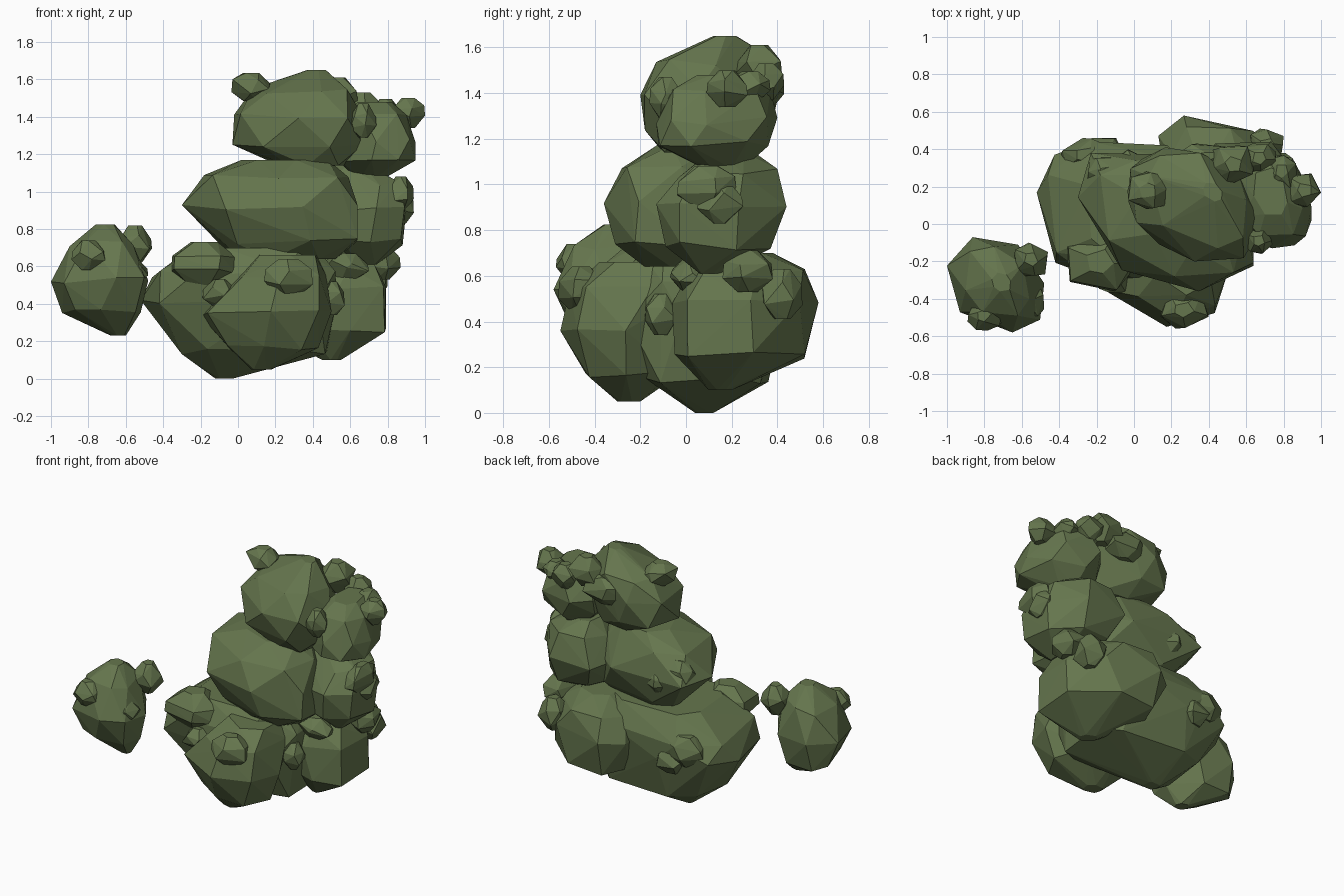
import bpy, bmesh, math, random

random.seed(11)

leaf = bpy.data.materials.new("leaf_green")
leaf.diffuse_color = (0.13, 0.18, 0.075, 1)


def clump(name, *rings, sides=7, wobble=0.02, box=0.85, skew=0.0):
    """Convex faceted lump around rings given as (z, x min, x max, y min, y max).
    skew leans the plan outline along the x / -y diagonal."""
    bm = bmesh.new()
    for k, (z, x0, x1, y0, y1) in enumerate(rings):
        turn = random.uniform(0, 6.28)
        pts = []
        for i in range(sides):
            a = turn + (i + random.uniform(-0.2, 0.2)) * math.tau / sides
            c, s = math.cos(a), math.sin(a - skew)
            pts.append((math.copysign(abs(c) ** box, c), math.copysign(abs(s) ** box, s)))
        us, vs = zip(*pts)
        end = k in (0, len(rings) - 1)
        for u, v in pts:
            fu = (u - min(us)) / (max(us) - min(us))
            fv = (v - min(vs)) / (max(vs) - min(vs))
            dz = 0 if end else random.uniform(-wobble, wobble)
            bm.verts.new((x0 + fu * (x1 - x0), y0 + fv * (y1 - y0), z + dz))
    bmesh.ops.convex_hull(bm, input=bm.verts)
    loose = [v for v in bm.verts if not v.link_faces]
    bmesh.ops.delete(bm, geom=loose, context='VERTS')
    bmesh.ops.recalc_face_normals(bm, faces=bm.faces)
    mesh = bpy.data.meshes.new(name)
    bm.to_mesh(mesh)
    bm.free()
    mesh.materials.append(leaf)
    obj = bpy.data.objects.new(name, mesh)
    bpy.context.collection.objects.link(obj)


# Detached clump on the left
clump("detached_clump", (0.23, -0.68, -0.60, -0.34, -0.26), (0.35, -0.94, -0.52, -0.50, -0.12),
      (0.52, -1.0, -0.48, -0.58, -0.07), (0.72, -0.90, -0.56, -0.49, -0.12),
      (0.825, -0.76, -0.66, -0.36, -0.26), skew=0.25)

# Base tier
clump("base_clump", (0.0, -0.12, -0.03, 0.04, 0.12), (0.14, -0.30, 0.48, -0.18, 0.36),
      (0.42, -0.52, 0.53, -0.31, 0.43), (0.56, -0.46, 0.52, -0.30, 0.44),
      (0.70, -0.25, 0.42, -0.20, 0.34), sides=8, box=0.65, skew=0.12)
clump("base_front_clump", (0.05, 0.07, 0.18, -0.30, -0.2), (0.17, -0.06, 0.43, -0.44, 0.0),
      (0.35, -0.20, 0.50, -0.55, 0.1), (0.54, -0.03, 0.47, -0.51, 0.1),
      (0.66, 0.10, 0.42, -0.38, 0.0), skew=0.15)
clump("base_right_clump", (0.10, 0.45, 0.55, 0.1, 0.2), (0.25, 0.2, 0.79, -0.05, 0.52),
      (0.48, 0.13, 0.79, -0.06, 0.58), (0.61, 0.2, 0.73, 0.0, 0.52),
      (0.70, 0.35, 0.62, 0.1, 0.38), skew=0.35)

# Middle tier
clump("middle_clump", (0.64, -0.02, 0.52, -0.18, 0.24), (0.74, -0.12, 0.64, -0.31, 0.32),
      (0.92, -0.30, 0.64, -0.36, 0.38), (1.07, -0.18, 0.59, -0.28, 0.34),
      (1.17, 0.02, 0.48, -0.13, 0.26), skew=0.38)
clump("middle_right_clump", (0.61, 0.64, 0.74, 0.06, 0.15), (0.73, 0.45, 0.88, -0.09, 0.37),
      (0.9, 0.36, 0.9, -0.13, 0.44), (1.05, 0.44, 0.86, -0.03, 0.40),
      (1.14, 0.52, 0.7, 0.1, 0.3), skew=0.2)

# Top tier
clump("top_clump", (1.14, 0.22, 0.57, -0.10, 0.26), (1.25, -0.03, 0.67, -0.18, 0.37),
      (1.40, -0.02, 0.66, -0.20, 0.41), (1.54, 0.08, 0.6, -0.13, 0.38),
      (1.65, 0.37, 0.47, 0.12, 0.22), skew=0.33)
clump("top_right_clump", (1.07, 0.62, 0.78, 0.08, 0.25), (1.17, 0.52, 0.95, -0.12, 0.36),
      (1.28, 0.51, 0.95, -0.13, 0.40), (1.40, 0.56, 0.9, -0.06, 0.37),
      (1.48, 0.64, 0.82, 0.05, 0.3), skew=0.2)

# Small tufts sitting on the masses: x, y, z, then half sizes
tufts = [
    # detached clump
    (-0.55, -0.19, 0.72, 0.09, 0.09, 0.10),
    (-0.80, -0.49, 0.66, 0.09, 0.08, 0.08),
    (-0.57, -0.41, 0.57, 0.09, 0.09, 0.07),
    # base front and left
    (-0.18, -0.20, 0.61, 0.18, 0.16, 0.12),
    (-0.10, -0.28, 0.46, 0.09, 0.09, 0.07),
    (0.27, -0.46, 0.54, 0.13, 0.10, 0.10),
    (0.50, -0.11, 0.43, 0.07, 0.07, 0.09),
    (0.58, 0.02, 0.60, 0.12, 0.09, 0.07),
    # base right and back
    (0.77, 0.27, 0.62, 0.10, 0.11, 0.09),
    (0.71, 0.42, 0.52, 0.09, 0.09, 0.11),
    (-0.25, 0.37, 0.50, 0.14, 0.09, 0.10),
    (-0.16, 0.38, 0.42, 0.11, 0.08, 0.09),
    # middle tier
    (0.87, 0.09, 0.99, 0.07, 0.13, 0.09),
    (0.87, 0.15, 0.92, 0.07, 0.10, 0.09),
    (-0.14, 0.27, 0.97, 0.11, 0.09, 0.09),
    (-0.02, 0.31, 0.90, 0.10, 0.09, 0.08),
    # top tier
    (0.07, 0.18, 1.56, 0.105, 0.10, 0.075),
    (0.53, 0.32, 1.51, 0.11, 0.10, 0.10),
    (0.36, 0.35, 1.43, 0.14, 0.08, 0.09),
    (0.67, 0.35, 1.45, 0.09, 0.08, 0.08),
    (0.67, -0.09, 1.38, 0.07, 0.07, 0.09),
    (0.79, 0.28, 1.43, 0.08, 0.09, 0.065),
    (0.91, 0.18, 1.42, 0.09, 0.09, 0.08),
]
for i, (x, y, z, a, b, c) in enumerate(tufts, 1):
    rings = [(z + c * t, x - a * f, x + a * f, y - b * f, y + b * f)
             for t, f in ((-1, 0.4), (-0.3, 1), (0.35, 0.95), (1, 0.4))]
    clump(f"tuft_{i:02d}", *rings, sides=5, wobble=0.015)
